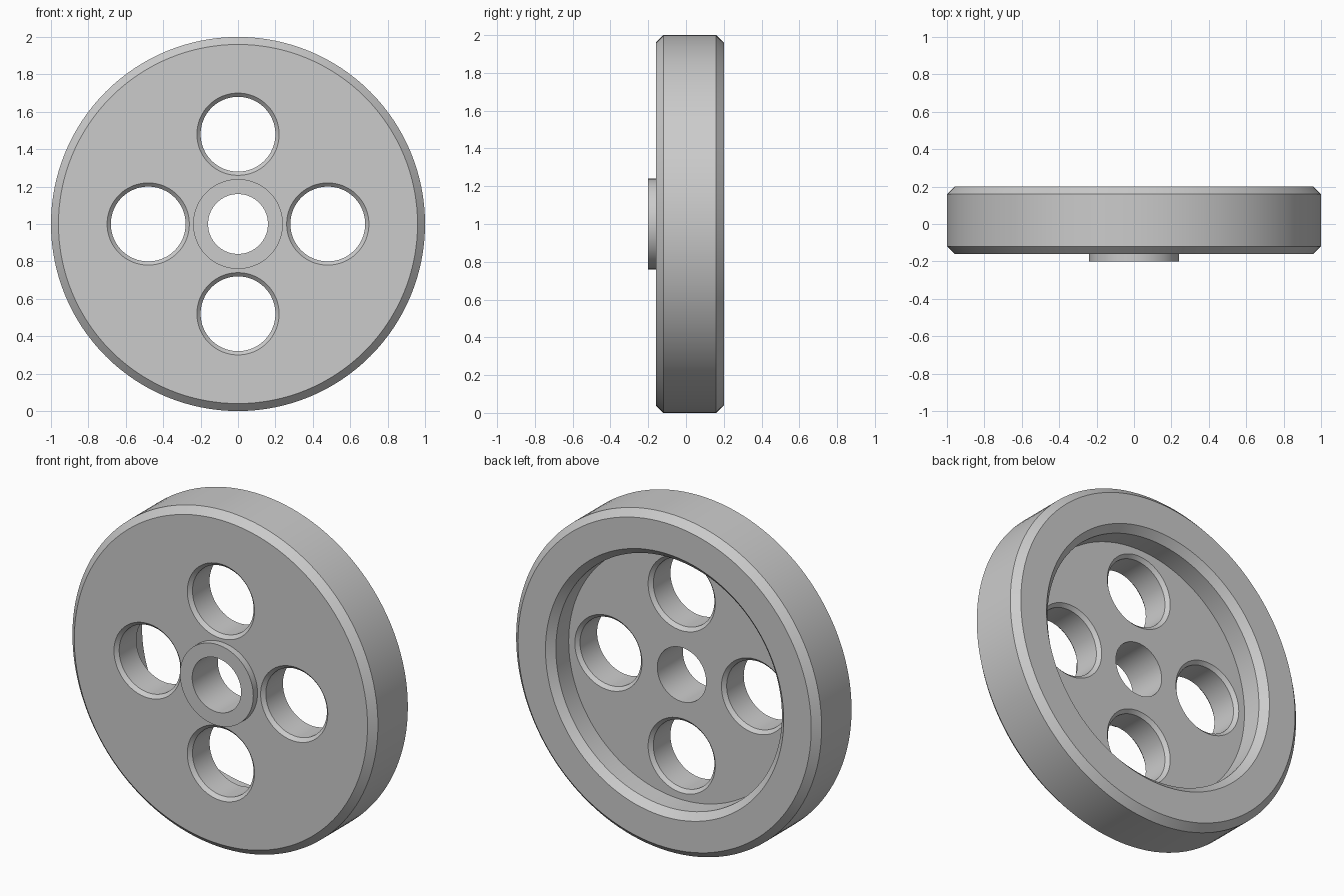
import bpy, bmesh
from math import sin, cos, tau

if "Cube" in bpy.data.objects:
    bpy.data.objects.remove(bpy.data.objects["Cube"])


def lathe(name, profile, segments, cx=0.0, cz=1.0, solid=False):
    """Revolve (radius, y) points about an axis parallel to y at (cx, cz)."""
    bm = bmesh.new()
    rings = []
    for r, y in profile:
        rings.append([bm.verts.new((cx + r * cos(tau * i / segments), y,
                                    cz + r * sin(tau * i / segments)))
                      for i in range(segments)])
    pairs = list(zip(rings, rings[1:]))
    if solid:
        bm.faces.new(rings[0])
        bm.faces.new(rings[-1])
    else:
        pairs.append((rings[-1], rings[0]))
    for a, b in pairs:
        for i in range(segments):
            j = (i + 1) % segments
            bm.faces.new((a[i], a[j], b[j], b[i]))
    bmesh.ops.recalc_face_normals(bm, faces=bm.faces)
    mesh = bpy.data.meshes.new(name)
    bm.to_mesh(mesh)
    bm.free()
    obj = bpy.data.objects.new(name, mesh)
    bpy.context.collection.objects.link(obj)
    return obj


# Wheel body: bore, front hub boss, chamfered rim, recessed back
wheel = lathe("wheel", [
    (0.16, -0.20), (0.24, -0.20), (0.24, -0.16),
    (0.96, -0.16), (1.00, -0.12), (1.00, 0.16), (0.96, 0.20),
    (0.78, 0.20), (0.74, 0.16), (0.74, 0.04), (0.16, 0.04),
], 128)

# Four round holes, chamfered on both sides of the web
hole = [(0.23, -0.17), (0.20, -0.14), (0.20, 0.02), (0.23, 0.05)]
cutters = []
for k in range(4):
    a = tau * k / 4
    cutter = lathe("hole_cutter", hole, 64, 0.48 * cos(a), 1 + 0.48 * sin(a), True)
    cutter.hide_render = True
    cutters.append(cutter)
    mod = wheel.modifiers.new("hole", 'BOOLEAN')
    mod.operation = 'DIFFERENCE'
    mod.solver = 'EXACT'
    mod.object = cutter

# Apply the cuts and remove the cutters
bpy.context.view_layer.objects.active = wheel
wheel.select_set(True)
for mod in list(wheel.modifiers):
    bpy.ops.object.modifier_apply(modifier=mod.name)
for cutter in cutters:
    bpy.data.objects.remove(cutter)

# Smooth round walls, crisp chamfer edges
bpy.ops.object.shade_smooth_by_angle(angle=0.5)
